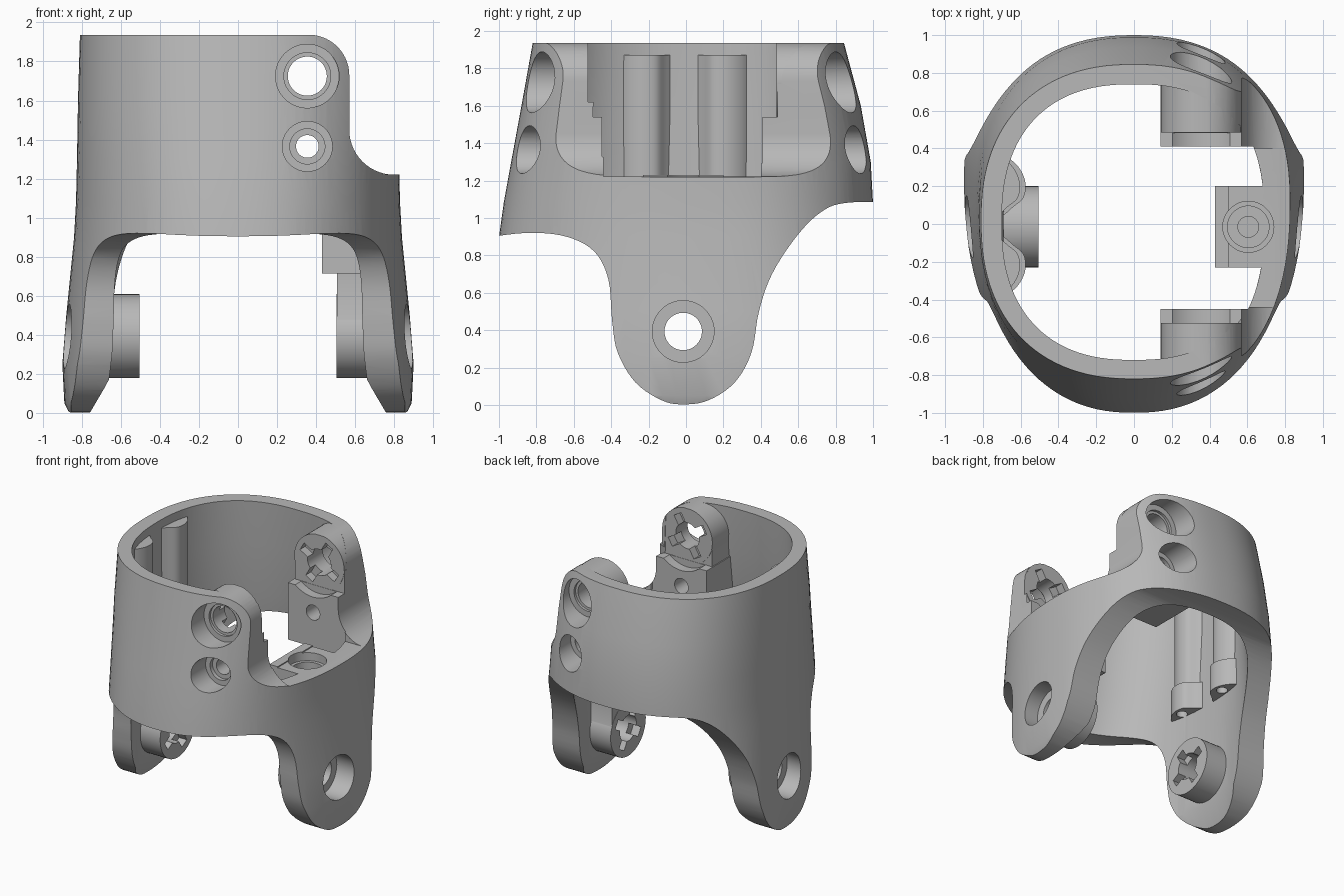
import bpy, bmesh, math
from mathutils import Matrix, Vector

cube = bpy.data.objects.get("Cube")
if cube:
    bpy.data.objects.remove(cube, do_unlink=True)

grey = bpy.data.materials.new("neutral_grey")
grey.use_nodes = True
grey.diffuse_color = (0.48, 0.48, 0.48, 1)
bsdf = next(n for n in grey.node_tree.nodes if n.type == 'BSDF_PRINCIPLED')
bsdf.inputs["Base Color"].default_value = (0.48, 0.48, 0.48, 1)
bsdf.inputs["Roughness"].default_value = 0.6


def finish(bm, name):
    bmesh.ops.recalc_face_normals(bm, faces=bm.faces)
    mesh = bpy.data.meshes.new(name)
    bm.to_mesh(mesh)
    bm.free()
    mesh.materials.append(grey)
    ob = bpy.data.objects.new(name, mesh)
    bpy.context.collection.objects.link(ob)
    return ob


def boolean(target, tool, op='DIFFERENCE'):
    mod = target.modifiers.new("cut", 'BOOLEAN')
    mod.operation, mod.solver, mod.object = op, 'MANIFOLD', tool
    bpy.context.view_layer.objects.active = target
    bpy.ops.object.modifier_apply(modifier=mod.name)
    bpy.data.objects.remove(tool, do_unlink=True)


def oval(z, rx, front, back, mid, power, count=112):
    """Closed superellipse whose front and back halves differ in depth."""
    ring = []
    for i in range(count):
        a = 2 * math.pi * (i + .5) / count
        c, s = math.cos(a), math.sin(a)
        x = rx * math.copysign(abs(c) ** (2 / power), c)
        d = back - mid if s > 0 else mid - front
        ring.append((x, mid + d * math.copysign(abs(s) ** (2 / power), s), z))
    return ring


def loft(name, sections, power):
    bm = bmesh.new()
    rings = [[bm.verts.new(p) for p in oval(*s, power)] for s in sections]
    for a, b in zip(rings, rings[1:]):
        for i in range(len(a)):
            j = (i + 1) % len(a)
            bm.faces.new((a[i], a[j], b[j], b[i]))
    bm.faces.new(rings[0])
    bm.faces.new(rings[-1])
    return finish(bm, name)


def prism(name, outline, place, lo, hi):
    bm = bmesh.new()
    a, b = ([bm.verts.new(place(u, v, w)) for u, v in outline] for w in (lo, hi))
    for i in range(len(a)):
        j = (i + 1) % len(a)
        bm.faces.new((a[i], a[j], b[j], b[i]))
    bm.faces.new(a)
    bm.faces.new(b)
    return finish(bm, name)


def box(x0, x1, y0, y1, z0, z1, spin=None):
    bm = bmesh.new()
    mid = Vector((x0 + x1, y0 + y1, z0 + z1)) / 2
    rot = Matrix.Rotation(math.radians(30), 4, spin) if spin else Matrix()
    size = Matrix.Diagonal((abs(x1 - x0), abs(y1 - y0), abs(z1 - z0), 1))
    bmesh.ops.create_cube(bm, size=1, matrix=Matrix.Translation(mid) @ rot @ size)
    return finish(bm, "box_tool")


def rod(start, end, r):
    a, b = Vector(start), Vector(end)
    turn = (b - a).to_track_quat('Z', 'Y').to_matrix().to_4x4()
    bm = bmesh.new()
    bmesh.ops.create_cone(bm, cap_ends=True, segments=48, radius1=r, radius2=r,
                          depth=(b - a).length,
                          matrix=Matrix.Translation((a + b) / 2) @ turn)
    return finish(bm, "rod_tool")


def spline(points, steps=5):
    p = [Vector(q) for q in points]
    p = [p[0]] + p + [p[-1]]
    out = []
    for a, b, c, d in zip(p, p[1:], p[2:], p[3:]):
        for k in range(steps):
            t = k / steps
            out.append((2 * b + (c - a) * t + (2 * a - 5 * b + 4 * c - d) * t ** 2
                        + (3 * b - a - 3 * c + d) * t ** 3) / 2)
    return out + [p[-1]]


def arc(cx, cz, r, start, end, n=14):
    angles = [math.radians(start + (end - start) * i / n) for i in range(n + 1)]
    return [(cx + r * math.cos(a), cz + r * math.sin(a)) for a in angles]


# Outer body: flared oval, sections are (z, half width, front, back, middle)
body = loft("yoke_body", [
    (0, .87, -1, 1, .25), (.05, .89, -1, 1, .25), (.25, .9, -1, 1, .25),
    (.5, .88, -1, 1, .24), (.9, .84, -1, 1, .18), (1.08, .83, -.975, 1, .14),
    (1.3, .825, -.935, .988, .1), (1.6, .82, -.88, .935, .05),
    (1.935, .81, -.82, .845, .02)], 2.3)

# Cavity, from which the inner solid parts are first taken away
cavity = loft("cavity_tool", [
    (-.1, .8, -.85, .84, .02), (.17, .69, -.85, .84, .02),
    (.95, .69, -.84, .84, .02), (1.2, .69, -.79, .8, .02),
    (1.6, .7, -.74, .76, .01), (2.1, .7, -.71, .73, .01)], 2.4)

# Leg bosses and the block under the deck
axis_y, axis_z = -.015, .393
for s in (-1, 1):
    boolean(cavity, rod((s * .505, axis_y, axis_z), (s * 1.1, axis_y, axis_z), .215))
boolean(cavity, box(.507, 1.12, -.212, .182, .4, .75))
boolean(cavity, box(.43, 1.15, -.23, .2, .713, 1.23))

# Screw posts at the open ends of the front and back walls
post_x, top_z, low_z = .355, 1.725, 1.365
for s, low, high in ((-1, .45, .525), (1, .41, .485)):
    boolean(cavity, box(.14, .78, s * low, s * 1.2, 1.1, 1.54))
    boolean(cavity, box(.147, .8, s * (high + .003), s * 1.25, 1.5, top_z - .01))
    boolean(cavity, rod((post_x, s * high, top_z), (post_x, s * 1.3, top_z), .213))

# Ribs flowing out of the closed side wall, with deeper bosses at their feet
bump = spline([(-.8, .44), (-.68, .37), (-.61, .31), (-.575, .23), (-.585, .15),
               (-.64, .1), (-.7, .05), (-.8, 0)])
for s in (-1, 1):
    for reach, z0, z1 in ((0, .96, 1.17), (-.03, 1.1, 1.87)):
        boolean(cavity, prism("rib", [tuple(p) for p in bump],
                              lambda u, v, w: (u + reach, s * v - .01, w), z0, z1))

boolean(body, cavity)

# Side outline: two tapering rounded legs under the band
lower = spline([(-1.1, .89), (-.85, .92), (-.64, .9), (-.49, .82), (-.415, .67),
                (-.395, .45), (-.365, .28), (-.27, .12), (-.13, .025), (-.015, .003),
                (.12, .025), (.26, .12), (.35, .28), (.39, .5), (.46, .7),
                (.59, .9), (.72, 1.03), (.85, 1.08), (1.1, 1.085)])
boolean(body, prism("leg_outline", [tuple(p) for p in lower] + [(1.1, 2.2), (-1.1, 2.2)],
                    lambda u, v, w: (w, u, v), -1.2, 1.2), 'INTERSECT')

# Open side: rounded upper corner, straight drop, fillet to the deck
opening = ([(.362, 2.2)] + arc(.362, 1.729, .208, 90, 0)
           + arc(.8, 1.45, .23, 180, 270) + [(1.2, 1.22), (1.2, 2.2)])
boolean(body, prism("side_opening", opening, lambda u, v, w: (u, w, v), -1.35, 1.35))
boolean(body, box(.5, 1.25, -.44, .4, 1.222, 2.25))

# Leg pivot bores, counterbores and keyed slots
boolean(body, rod((-1.3, axis_y, axis_z), (1.3, axis_y, axis_z), .1))
for s in (-1, 1):
    boolean(body, rod((s * .74, axis_y, axis_z), (s * 1.35, axis_y, axis_z), .165))
    for w, h in ((.16, .035), (.035, .16)):
        boolean(body, box(s * .45, s * .57, axis_y - w, axis_y + w,
                          axis_z - h, axis_z + h, 'X'))

# Stepped screw bores through the posts, with keyed and scooped inner ends
boolean(body, rod((post_x, -1.3, top_z), (post_x, 1.3, top_z), .1))
boolean(body, rod((post_x, -1.3, low_z), (post_x, 1.3, low_z), .058))
for s, low, high in ((-1, .45, .525), (1, .41, .485)):
    for z, r, depth in ((top_z, .163, .69), (top_z, .12, .67),
                        (low_z, .128, .72), (low_z, .09, .69)):
        boolean(body, rod((post_x, s * depth, z), (post_x, s * 1.35, z), r))
    boolean(body, rod((post_x, s * (low - .05), top_z), (post_x, s * (high - .002), top_z), .24))
    for w, h in ((.17, .035), (.035, .17)):
        boolean(body, box(post_x - w, post_x + w, s * (high - .04), s * (high + .065),
                          top_z - h, top_z + h, 'Y'))

# Stepped blind hole in the deck and small holes in the rib bosses
for r, depth in ((.135, .06), (.11, .16), (.055, .3)):
    boolean(body, rod((.605, -.015, 1.22 - depth), (.605, -.015, 1.4), r))
for y in (-.23, .21):
    boolean(body, rod((-.635, y, .95), (-.635, y, 1.08), .04))

for ob in bpy.context.selected_objects:
    ob.select_set(False)
body.select_set(True)
bpy.context.view_layer.objects.active = body
bpy.ops.object.shade_smooth_by_angle(angle=math.radians(28))
